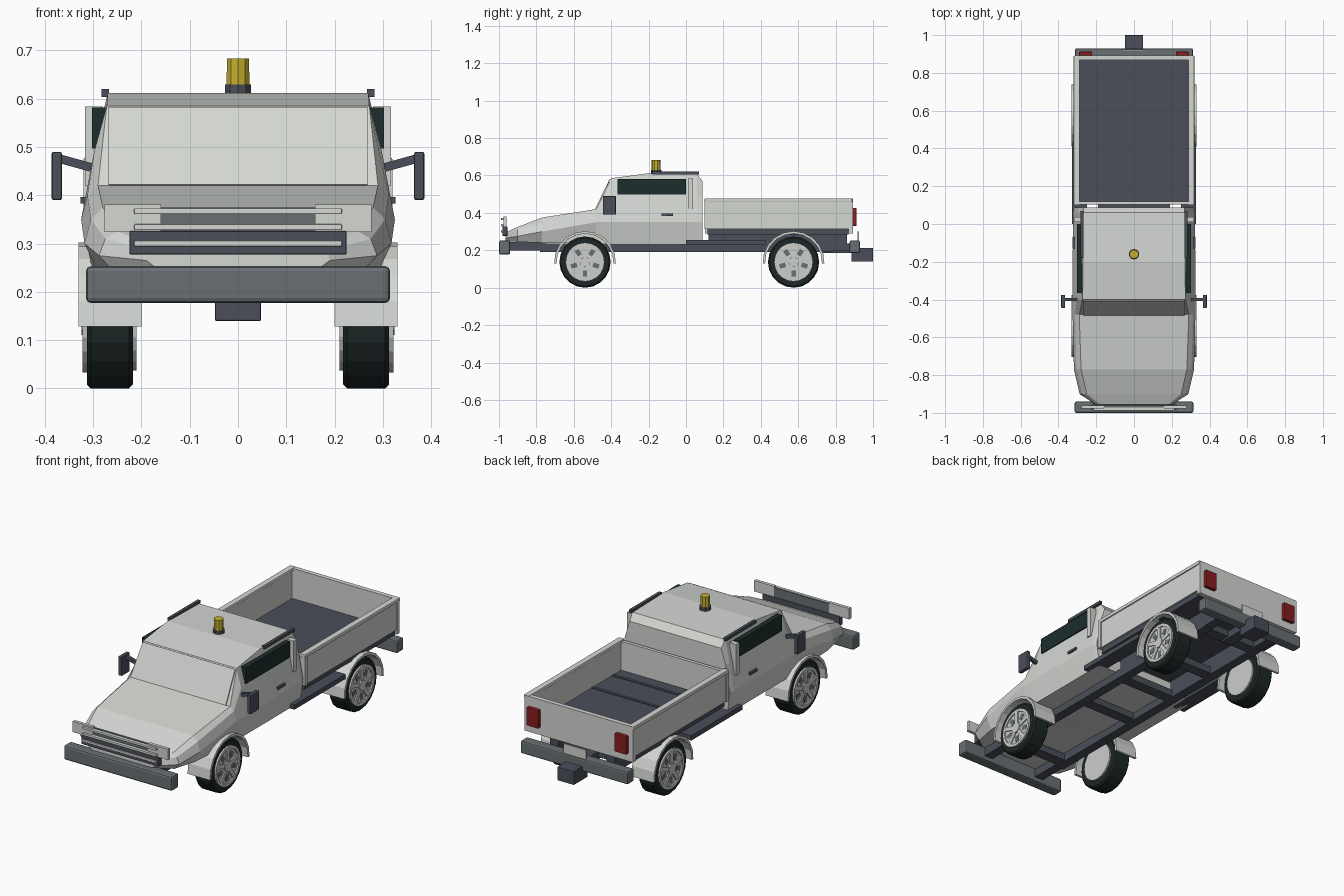
import bpy, bmesh, math
from mathutils import Matrix, Vector

cube = bpy.data.objects.get("Cube")
if cube:
    bpy.data.objects.remove(cube, do_unlink=True)


def material(name, rgb, rough=0.6):
    m = bpy.data.materials.new(name)
    m.use_nodes = True
    m.diffuse_color = (*rgb, 1)
    node = next(n for n in m.node_tree.nodes if n.type == 'BSDF_PRINCIPLED')
    node.inputs["Base Color"].default_value = (*rgb, 1)
    node.inputs["Roughness"].default_value = rough
    return m


PAINT = material("pale_grey_paint", (0.66, 0.68, 0.65))
SLATE = material("dark_slate", (0.07, 0.076, 0.1))
BUMPER = material("bumper_grey", (0.14, 0.16, 0.17))
RUBBER = material("tyre_rubber", (0.012, 0.02, 0.02))
GLASS = material("dark_glass", (0.012, 0.026, 0.026), 0.3)
RIM = material("wheel_rim", (0.6, 0.62, 0.6))
RED = material("tail_light_red", (0.25, 0.012, 0.014))
YELLOW = material("beacon_yellow", (0.55, 0.43, 0.03))


def finish(name, bm, mat):
    bmesh.ops.recalc_face_normals(bm, faces=bm.faces)
    mesh = bpy.data.meshes.new(name)
    bm.to_mesh(mesh)
    bm.free()
    mesh.materials.append(mat)
    ob = bpy.data.objects.new(name, mesh)
    bpy.context.collection.objects.link(ob)
    return ob


def box(name, x, y, z, mat, bevel=0.0):
    """Box from its (low, high) limits on each axis."""
    bm = bmesh.new()
    bmesh.ops.create_cube(bm, size=1)
    for v in bm.verts:
        v.co = Vector([(r[0] + r[1]) / 2 + c * (r[1] - r[0]) for r, c in zip((x, y, z), v.co)])
    if bevel:
        bmesh.ops.bevel(bm, geom=bm.edges[:], offset=bevel, segments=2, profile=0.5, affect='EDGES')
    return finish(name, bm, mat)


def pair(name, x, y, z, mat, bevel=0.0):
    """The same box on the left and the right."""
    box(name + "_left", x, y, z, mat, bevel)
    box(name + "_right", (-x[1], -x[0]), y, z, mat, bevel)


def drum(name, x0, x1, y, z, r, mat, sides, bevel=0.0):
    """Cylinder lying along x."""
    bm = bmesh.new()
    turn = Matrix.Translation(((x0 + x1) / 2, y, z)) @ Matrix.Rotation(math.pi / 2, 4, 'Y')
    bmesh.ops.create_cone(bm, cap_ends=True, segments=sides, radius1=r, radius2=r,
                          depth=abs(x1 - x0), matrix=turn)
    if bevel:
        rims = [e for e in bm.edges if abs(e.verts[0].co.x - e.verts[1].co.x) < 1e-5]
        bmesh.ops.bevel(bm, geom=rims, offset=bevel, segments=1, affect='EDGES')
    return finish(name, bm, mat)


def arc_band(name, x0, x1, y, z, r0, r1, mat, start, end, steps):
    """Curved strip around an x axis, r0 inside and r1 outside."""
    bm = bmesh.new()
    rings = []
    for i in range(steps + 1):
        a = math.radians(start + (end - start) * i / steps)
        rings.append([bm.verts.new((x, y + r * math.cos(a), z + r * math.sin(a)))
                      for x, r in ((x0, r0), (x1, r0), (x1, r1), (x0, r1))])
    for a, b in zip(rings, rings[1:]):
        for k in range(4):
            bm.faces.new((a[k], a[k - 1], b[k - 1], b[k]))
    if end - start < 360:
        bm.faces.new(rings[0])
        bm.faces.new(rings[-1])
    else:
        bmesh.ops.remove_doubles(bm, verts=bm.verts[:], dist=1e-5)
    return finish(name, bm, mat)


# Cab and bonnet: half sections (half width, height) lofted from nose to rear
SECTIONS = [
    (-0.965, [(0.17, 0.25), (0.19, 0.265), (0.185, 0.285), (0.17, 0.295)]),
    (-0.90, [(0.26, 0.245), (0.288, 0.275), (0.275, 0.31), (0.25, 0.325)]),
    (-0.77, [(0.29, 0.24), (0.318, 0.30), (0.305, 0.35), (0.28, 0.375)]),
    (-0.48, [(0.30, 0.235), (0.325, 0.35), (0.312, 0.40), (0.29, 0.42)]),
    (-0.40, [(0.30, 0.23), (0.325, 0.35), (0.298, 0.49), (0.272, 0.585)]),
    (-0.20, [(0.30, 0.23), (0.325, 0.35), (0.298, 0.49), (0.27, 0.612)]),
    (0.06, [(0.30, 0.23), (0.322, 0.35), (0.296, 0.49), (0.27, 0.606)]),
    (0.088, [(0.30, 0.23), (0.318, 0.35), (0.292, 0.49), (0.266, 0.57)]),
]
bm = bmesh.new()
loops = []
for y, half in SECTIONS:
    pts = half + [(-w, z) for w, z in reversed(half)]
    loops.append([bm.verts.new((w, y, z)) for w, z in pts])
for a, b in zip(loops, loops[1:]):
    for k in range(len(a)):
        bm.faces.new((a[k - 1], a[k], b[k], b[k - 1]))
bm.faces.new(loops[0])
bm.faces.new(loops[-1])
cab = finish("cab_body", bm, PAINT)

# Wheel arches cut out of the bonnet sides
FRONT_Y, REAR_Y, AXLE_Z = -0.54, 0.575, 0.137
for x0, x1 in ((0.19, 0.4), (-0.4, -0.19)):
    cutter = drum("arch_cutter", x0, x1, FRONT_Y, AXLE_Z, 0.152, PAINT, 24)
    cutter.hide_render = True
    mod = cab.modifiers.new("arch", 'BOOLEAN')
    mod.operation = 'DIFFERENCE'
    mod.solver = 'EXACT'
    mod.object = cutter
    bpy.context.view_layer.objects.active = cab
    bpy.ops.object.modifier_apply(modifier=mod.name)
    bpy.data.objects.remove(cutter, do_unlink=True)

# Windscreen plate lying on the slope
bm = bmesh.new()
lift = Vector((0, -0.005, 0.0025))
quad = [Vector(p) for p in ((-0.268, -0.48, 0.42), (0.268, -0.48, 0.42),
                            (0.268, -0.403, 0.58), (-0.268, -0.403, 0.58))]
face = bm.faces.new([bm.verts.new(p) for p in quad])
ext = bmesh.ops.extrude_face_region(bm, geom=[face])
bmesh.ops.translate(bm, verts=[g for g in ext["geom"] if isinstance(g, bmesh.types.BMVert)], vec=lift)
finish("windscreen", bm, PAINT)

# Cab side fittings
pair("side_window", (0.265, 0.302), (-0.365, 0.0), (0.497, 0.582), GLASS)
pair("window_post", (0.28, 0.317), (0.01, 0.037), (0.42, 0.584), PAINT)
pair("door_handle", (0.315, 0.326), (-0.13, -0.07), (0.383, 0.396), SLATE)
pair("roof_rail", (0.267, 0.283), (-0.18, 0.07), (0.604, 0.62), SLATE)
pair("mirror", (0.365, 0.386), (-0.445, -0.375), (0.39, 0.49), SLATE, 0.004)
for s, side in ((1, "left"), (-1, "right")):
    arm = box("mirror_arm_" + side, (-0.035, 0.035), (-0.008, 0.008), (-0.009, 0.009), SLATE)
    arm.location = (s * 0.338, -0.40, 0.467)
    arm.rotation_euler.y = -s * 0.27

# Roof beacon
for name, r1, r2, z0, z1, mat in (("beacon_base", 0.028, 0.028, 0.605, 0.629, SLATE),
                                  ("beacon_lamp", 0.025, 0.024, 0.629, 0.683, YELLOW)):
    bm = bmesh.new()
    bmesh.ops.create_cone(bm, cap_ends=True, segments=10, radius1=r1, radius2=r2, depth=z1 - z0,
                          matrix=Matrix.Translation((0, -0.16, (z0 + z1) / 2)))
    finish(name, bm, mat)

# Grille, headlights and front bumper
pair("headlight", (0.16, 0.277), (-0.977, -0.96), (0.324, 0.381), PAINT)
box("grille_back", (-0.165, 0.165), (-0.972, -0.96), (0.324, 0.375), BUMPER)
box("grille_lower", (-0.225, 0.225), (-0.982, -0.955), (0.277, 0.326), SLATE, 0.003)
for z in (0.30, 0.334, 0.367):
    box("grille_bar", (-0.215, 0.215), (-0.988, -0.965), (z - 0.006, z + 0.006), PAINT, 0.002)
box("front_bumper", (-0.315, 0.315), (-1.0, -0.94), (0.177, 0.253), BUMPER, 0.01)
pair("bumper_bracket", (0.14, 0.19), (-0.95, -0.75), (0.2, 0.245), SLATE)

# Chassis
pair("chassis_rail", (0.14, 0.19), (-0.78, 0.78), (0.19, 0.236), SLATE)
for y in (-0.74, -0.2, 0.1, 0.4, 0.74):
    box("cross_member", (-0.15, 0.15), (y - 0.03, y + 0.03), (0.195, 0.232), SLATE)
pair("side_step", (0.25, 0.328), (0.0, 0.425), (0.23, 0.255), SLATE)
pair("bed_support", (0.14, 0.19), (0.12, 0.86), (0.23, 0.29), SLATE)

# Load bed
box("bed_floor", (-0.305, 0.305), (0.115, 0.868), (0.285, 0.318), SLATE)
for y in (0.19, 0.36):
    box("floor_rib", (-0.292, 0.292), (y - 0.008, y + 0.008), (0.315, 0.322), SLATE)
pair("bed_side", (0.293, 0.314), (0.105, 0.885), (0.314, 0.46), PAINT)
pair("bed_top_rail", (0.288, 0.32), (0.10, 0.89), (0.458, 0.478), PAINT, 0.004)
pair("bed_front_post", (0.29, 0.32), (0.10, 0.12), (0.314, 0.46), PAINT)
box("bed_front", (-0.295, 0.295), (0.102, 0.12), (0.29, 0.47), PAINT)
box("tailgate", (-0.316, 0.316), (0.868, 0.892), (0.29, 0.476), PAINT)
pair("tail_light", (0.222, 0.29), (0.89, 0.912), (0.33, 0.426), RED, 0.004)

# Rear bumper, plate and hitch
box("rear_bumper", (-0.312, 0.312), (0.875, 0.93), (0.185, 0.252), BUMPER, 0.008)
pair("rear_bracket", (0.14, 0.19), (0.77, 0.88), (0.195, 0.235), SLATE)
box("rear_plate", (-0.065, 0.065), (0.917, 0.925), (0.25, 0.3), PAINT)
box("tow_hitch", (-0.048, 0.048), (0.885, 1.0), (0.14, 0.212), SLATE, 0.003)
box("hitch_beam", (-0.03, 0.03), (0.72, 0.9), (0.185, 0.225), SLATE)

# Wheels with spoked rims and arched mudguards
for y, place in ((FRONT_Y, "front"), (REAR_Y, "rear")):
    for s, side in ((1, "left"), (-1, "right")):
        tag = f"_{place}_{side}"
        drum("tyre" + tag, s * 0.218, s * 0.313, y, AXLE_Z, 0.137, RUBBER, 20, 0.008)
        drum("wheel_well" + tag, s * 0.21, s * 0.315, y, AXLE_Z, 0.1, RIM, 20)
        arc_band("rim_ring" + tag, s * 0.312, s * 0.322, y, AXLE_Z, 0.088, 0.104, RIM, 0, 360, 20)
        drum("hub" + tag, s * 0.31, s * 0.324, y, AXLE_Z, 0.028, RIM, 10)
        for i in range(5):
            spoke = box("spoke" + tag, (-0.004, 0.004), (-0.011, 0.011), (0.02, 0.092), RIM)
            spoke.location = (s * 0.317, y, AXLE_Z)
            spoke.rotation_euler.x = math.tau * i / 5
            slot = box("rim_slot" + tag, (-0.002, 0.002), (-0.012, 0.012), (0.045, 0.078), BUMPER)
            slot.location = (s * 0.3145, y, AXLE_Z)
            slot.rotation_euler.x = math.tau * (i + 0.5) / 5
        arc_band("mudguard" + tag, s * 0.2, s * 0.33, y, AXLE_Z, 0.152, 0.165, PAINT, -3, 183, 10)
